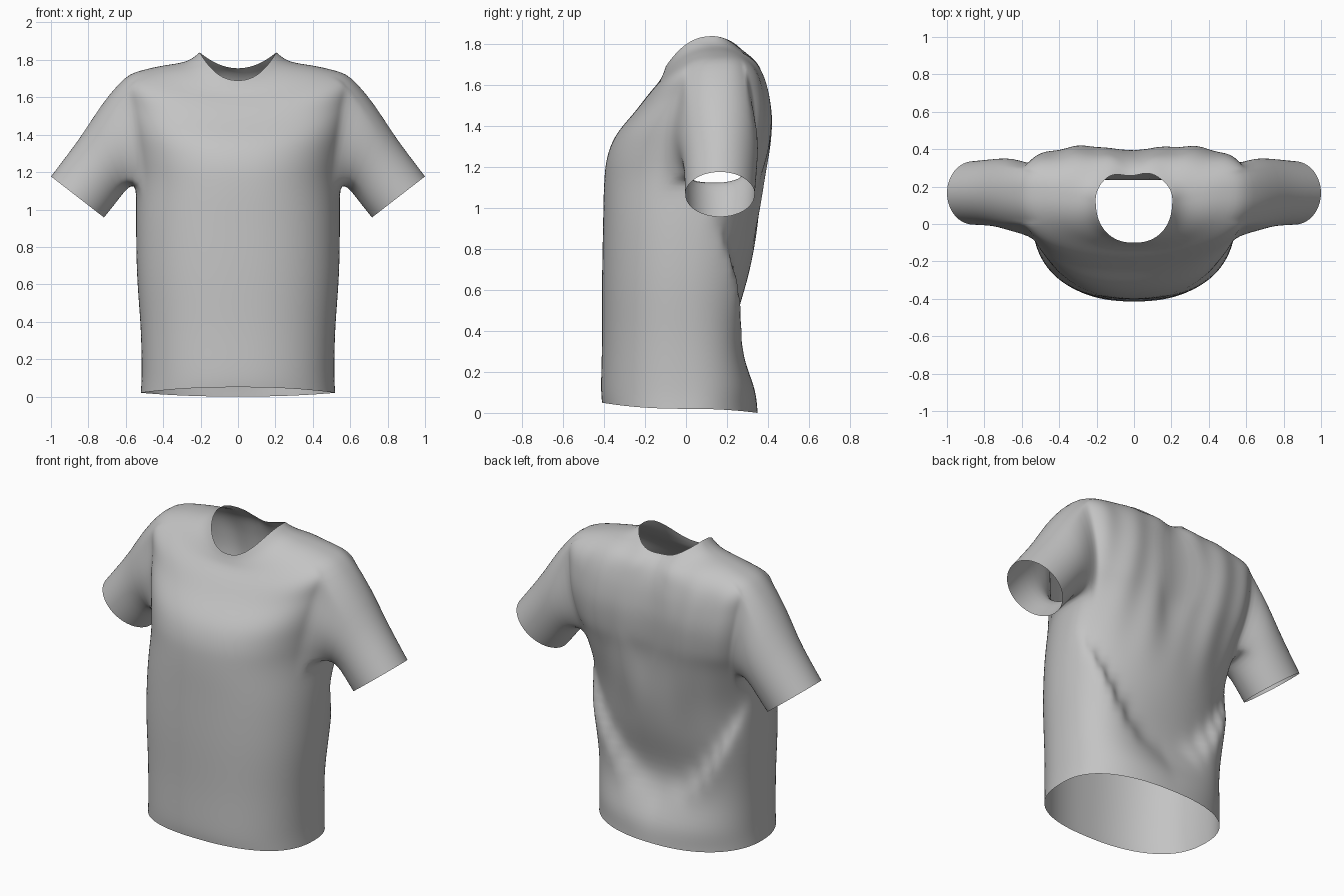
import bpy
import bmesh
import math
from mathutils import Vector

cube = bpy.data.objects.get("Cube")
if cube:
    bpy.data.objects.remove(cube, do_unlink=True)

COLS = 96          # points around the torso
HALF_HOLE = 6      # armhole half width, in columns
STEPS = 3          # rows per profile section

# Torso sections: z side, z front, z back, half width, y front, y back, y of widest point, back squareness
SECTIONS = [
    (.02, .05, .00, .52, -.41, .35, .00, 2.3),
    (.13, .13, .13, .515, -.415, .33, .00, 2.3),
    (.36, .36, .36, .52, -.41, .23, .00, 2.2),
    (.65, .65, .65, .54, -.41, .30, .02, 2),
    (.92, .92, .92, .545, -.405, .36, .06, 2),
    (1.15, 1.12, 1.15, .545, -.40, .39, .14, 2.6),
    (1.28, 1.25, 1.28, .56, -.385, .41, .16, 3.4),
    (1.42, 1.36, 1.42, .585, -.34, .42, .16, 3.8),
    (1.57, 1.47, 1.53, .61, -.25, .41, .16, 3.6),
    (1.70, 1.56, 1.62, .62, -.18, .39, .16, 3),
    (1.76, 1.62, 1.69, .45, -.13, .365, .16, 2.5),
    (1.79, 1.66, 1.735, .28, -.11, .33, .14, 2.2),
    (1.84, 1.69, 1.755, .205, -.10, .295, .13, 2),
]
ARMPIT, SHOULDER = 5 * STEPS, 9 * STEPS

# Sleeve sections: top x, top z, bottom x, bottom z, y centre, y radius
SLEEVE = [
    (.735, 1.57, .585, 1.125, .16, .205),
    (.825, 1.41, .62, 1.08, .168, .182),
    (.91, 1.295, .665, 1.02, .168, .175),
    (1.0, 1.177, .716, .957, .166, .17),
]


def smoothstep(v):
    v = max(0, min(1, v))
    return v * v * (3 - 2 * v)


def curve(a, b, c, d, u):
    """Smooth interpolation from b to c."""
    return b + .5 * u * (c - a + u * (2 * a - 5 * b + 4 * c - d + u * (3 * (b - c) + d - a)))


def all_sections():
    last = len(SECTIONS) - 1
    for i in range(last):
        near = [SECTIONS[max(0, min(last, i + k))] for k in (-1, 0, 1, 2)]
        for s in range(STEPS):
            yield [curve(*values, s / STEPS) for values in zip(*near)]
    yield SECTIONS[last]


def torso_point(section, t):
    z_side, z_front, z_back, width, y_front, y_back, y_mid, square = section
    c, s = math.cos(t), math.sin(t)
    back = s > 0
    power = 2 / (square if back else 2.3)
    x = math.copysign(width * abs(c) ** power, c)
    y = y_mid + ((y_back if back else y_front) - y_mid) * abs(s) ** power
    z = z_side + ((z_back if back else z_front) - z_side) * s * s
    if back:
        # draped fold sweeping from the armpits down to the lower back, fading at the hem
        fold = .35 + .6 * (x / .53) ** 2
        y += .085 * abs(2 * s * c) * smoothstep((fold - z) / .12) * smoothstep(z / .4)
        # shallow valley along the spine and soft ripples beside it
        upper = smoothstep((z - .7) / .5) * s
        y -= upper * (.03 * math.exp(-(x / .12) ** 2) + .007 * math.cos(30 * x + 4 * z))
    return Vector((x, y, z))


bm = bmesh.new()

# Torso shell, leaving the armholes open
rows = []
for section in all_sections():
    rows.append([bm.verts.new(torso_point(section, math.tau * j / COLS)) for j in range(COLS)])


def in_armhole(r, j):
    beside = (j + HALF_HOLE) % (COLS // 2) < 2 * HALF_HOLE
    return beside and ARMPIT <= r < SHOULDER


for r in range(len(rows) - 1):
    for j in range(COLS):
        if not in_armhole(r, j):
            k = (j + 1) % COLS
            bm.faces.new((rows[r][j], rows[r][k], rows[r + 1][k], rows[r + 1][j]))

# Sleeves, grown outward from each armhole
blend = []
for side, middle in ((1, 0), (-1, COLS // 2)):
    lo, hi = middle - HALF_HOLE, middle + HALF_HOLE
    path = [(ARMPIT, j) for j in range(lo, hi)]
    path += [(r, hi) for r in range(ARMPIT, SHOULDER)]
    path += [(SHOULDER, j) for j in range(hi, lo, -1)]
    path += [(r, lo) for r in range(SHOULDER, ARMPIT, -1)]
    ring = [rows[r][j % COLS] for r, j in path]
    count = len(ring)
    blend += ring
    for n, (top_x, top_z, low_x, low_z, y_mid, radius) in enumerate(SLEEVE):
        centre = Vector((side * (top_x + low_x) / 2, y_mid, (top_z + low_z) / 2))
        up = Vector((side * (top_x - low_x) / 2, 0, (top_z - low_z) / 2))
        across = Vector((0, side * radius, 0))
        new = []
        for i in range(count):
            a = math.tau * i / count - math.radians(135)
            new.append(bm.verts.new(centre + across * math.cos(a) + up * math.sin(a)))
        for i in range(count):
            k = (i + 1) % count
            bm.faces.new((ring[i], ring[k], new[k], new[i]))
        ring = new
        if n == 0:
            blend += ring

# Relax the seam between sleeve and torso
for _ in range(3):
    bmesh.ops.smooth_vert(bm, verts=blend, factor=.3, use_axis_x=True, use_axis_y=True, use_axis_z=True)

mesh = bpy.data.meshes.new("shirt")
bm.to_mesh(mesh)
bm.free()
shirt = bpy.data.objects.new("shirt", mesh)
bpy.context.collection.objects.link(shirt)
for polygon in mesh.polygons:
    polygon.use_smooth = True

subdivision = shirt.modifiers.new("smooth_cloth", "SUBSURF")
subdivision.levels = subdivision.render_levels = 1

# Plain grey cloth
cloth = bpy.data.materials.new("grey_cloth")
cloth.use_nodes = True
colour = (.55, .55, .55, 1)
cloth.diffuse_color = colour
cloth.node_tree.nodes["Principled BSDF"].inputs["Base Color"].default_value = colour
mesh.materials.append(cloth)
